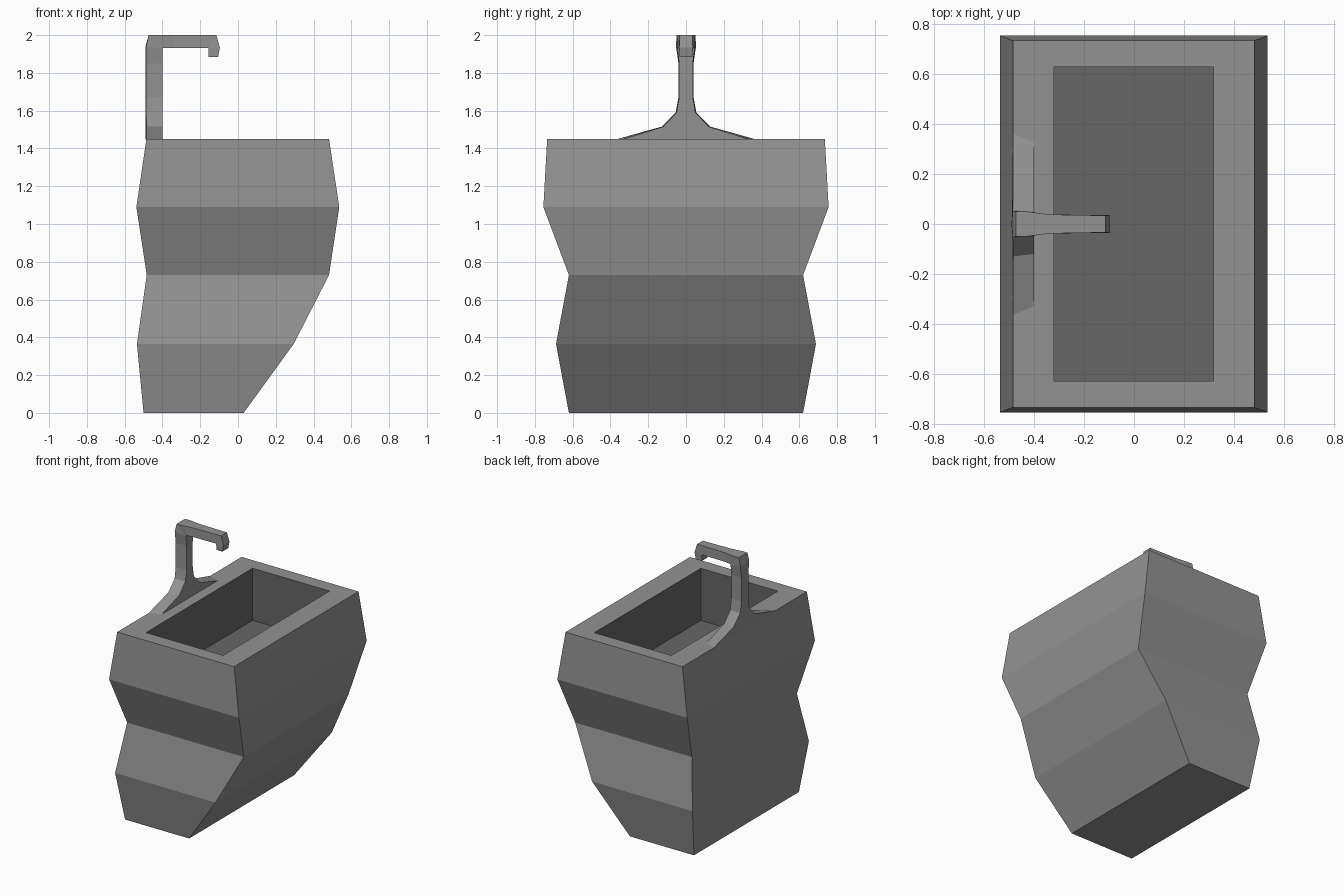
import bpy, bmesh

if "Cube" in bpy.data.objects:
    bpy.data.objects.remove(bpy.data.objects["Cube"])


def make_material(name, v):
    m = bpy.data.materials.new(name)
    m.diffuse_color = (v, v, v, 1)
    m.use_nodes = True
    m.node_tree.nodes["Principled BSDF"].inputs["Base Color"].default_value = m.diffuse_color
    return m


outer_grey = make_material("mid_grey", 0.29)
inner_grey = make_material("dark_grey", 0.135)


def loft(name, rings, materials, dark_from=None):
    """Join successive rings of points with quads and cap both ends."""
    bm = bmesh.new()
    loops = [[bm.verts.new(p) for p in r] for r in rings]
    n = len(loops[0])
    bm.faces.new(loops[0][::-1])
    for k, (a, b) in enumerate(zip(loops, loops[1:])):
        for i in range(n):
            j = (i + 1) % n
            f = bm.faces.new((a[i], a[j], b[j], b[i]))
            if dark_from is not None and k >= dark_from:
                f.material_index = 1
    cap = bm.faces.new(loops[-1])
    if dark_from is not None:
        cap.material_index = 1
    bmesh.ops.recalc_face_normals(bm, faces=bm.faces)
    me = bpy.data.meshes.new(name)
    bm.to_mesh(me)
    bm.free()
    for m in materials:
        me.materials.append(m)
    ob = bpy.data.objects.new(name, me)
    bpy.context.collection.objects.link(ob)
    return ob


def rect(x0, x1, y, z):
    return [(x0, -y, z), (x1, -y, z), (x1, y, z), (x0, y, z)]


# Basin body: faceted outside, flat rim, then down into the darker hollow
body_sections = [
    (-0.50, 0.03, 0.62, 0.0),
    (-0.535, 0.295, 0.688, 0.365),
    (-0.483, 0.482, 0.62, 0.73),
    (-0.538, 0.536, 0.755, 1.09),
    (-0.485, 0.482, 0.735, 1.45),
    (-0.32, 0.318, 0.63, 1.45),
    (-0.32, 0.318, 0.63, 1.06),
]
loft("basin", [rect(*s) for s in body_sections], [outer_grey, inner_grey], dark_from=5)


# Tap: flared foot, neck, arm and short downturned spout
# outer x, outer z, inner x, inner z, outer half width, inner half width
tap_sections = [
    (-0.485, 1.448, -0.40, 1.448, 0.37, 0.335),
    (-0.485, 1.515, -0.40, 1.515, 0.13, 0.12),
    (-0.486, 1.59, -0.40, 1.59, 0.055, 0.05),
    (-0.487, 1.67, -0.40, 1.67, 0.04, 0.036),
    (-0.487, 1.85, -0.40, 1.85, 0.04, 0.036),
    (-0.486, 1.94, -0.40, 1.928, 0.053, 0.045),
    (-0.473, 2.0, -0.398, 1.931, 0.05, 0.045),
    (-0.43, 2.0, -0.39, 1.932, 0.05, 0.045),
    (-0.34, 2.0, -0.34, 1.932, 0.038, 0.038),
    (-0.115, 2.0, -0.157, 1.932, 0.034, 0.036),
    (-0.096, 1.935, -0.155, 1.925, 0.036, 0.036),
    (-0.105, 1.885, -0.155, 1.885, 0.034, 0.034),
]


def tap_ring(ox, oz, ix, iz, wo, wi):
    # slight central ridge along the outer side
    dx, dz = (-0.004, 0) if oz < 2.0 and ox < -0.2 else (0, 0)
    return [(ox, -wo, oz), (ix, -wi, iz), (ix, wi, iz), (ox, wo, oz), (ox + dx, 0, oz + dz)]


loft("tap", [tap_ring(*s) for s in tap_sections], [outer_grey])
